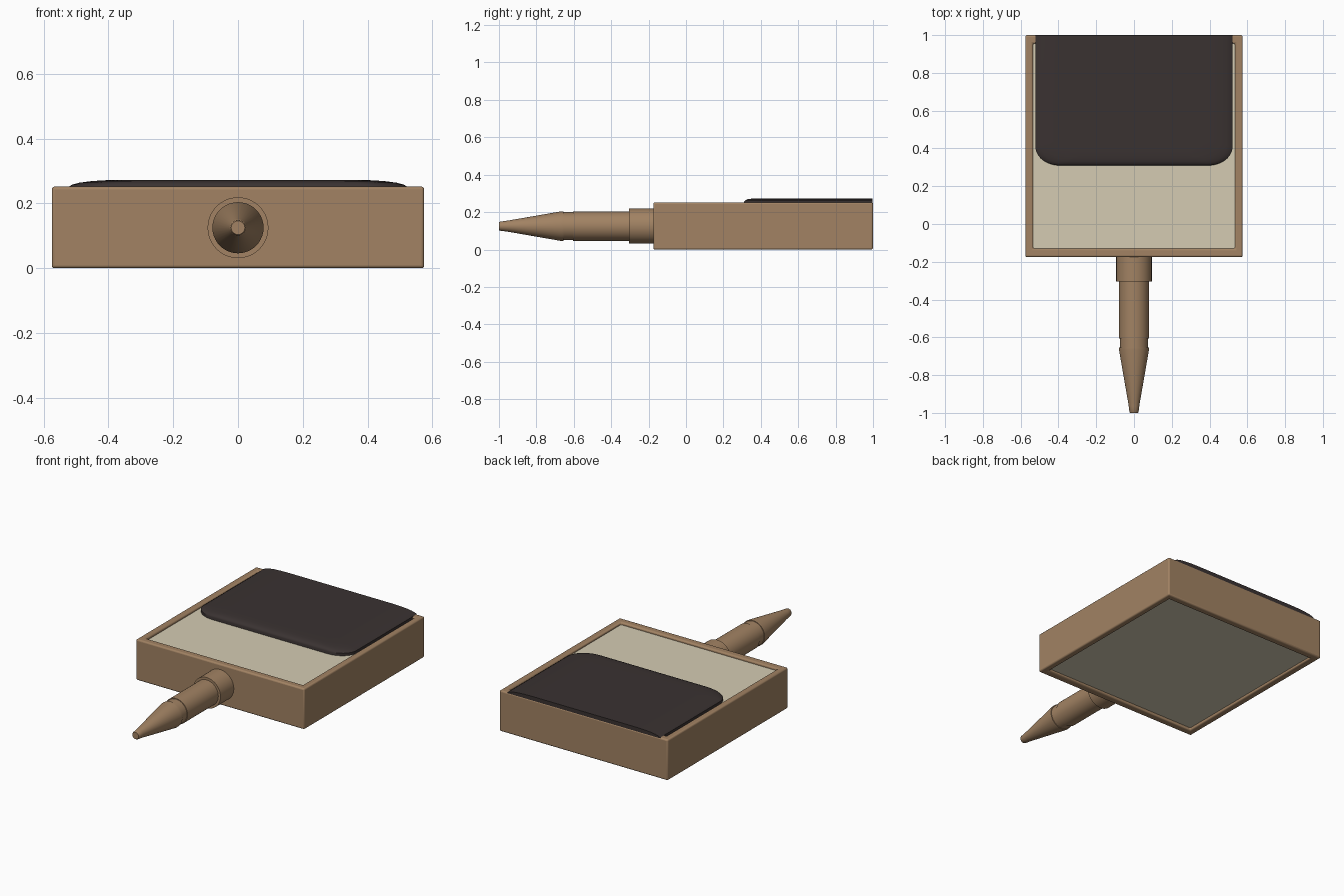
import bpy, bmesh, math

if "Cube" in bpy.data.objects:
    bpy.data.objects.remove(bpy.data.objects["Cube"])

def material(name, rgb):
    m = bpy.data.materials.new(name)
    m.diffuse_color = (*rgb, 1)
    m.use_nodes = True
    m.node_tree.nodes["Principled BSDF"].inputs["Base Color"].default_value = m.diffuse_color
    return m

WOOD = material("tan_wood", (0.36, 0.225, 0.125))
CREAM = material("cream_panel", (0.66, 0.60, 0.45))
DARK = material("dark_cushion", (0.042, 0.032, 0.031))

def loft(name, rings, mat, closed=False, bevel=0, angle=35):
    """Join equal-length vertex rings; cap the ends or close the loop."""
    bm = bmesh.new()
    vs = [[bm.verts.new(p) for p in r] for r in rings]
    n = len(rings[0])
    pairs = list(zip(vs, vs[1:])) + ([(vs[-1], vs[0])] if closed else [])
    for a, b in pairs:
        for i in range(n):
            j = (i + 1) % n
            bm.faces.new((a[i], a[j], b[j], b[i]))
    if not closed:
        bm.faces.new(vs[0])
        bm.faces.new(vs[-1])
    bmesh.ops.recalc_face_normals(bm, faces=bm.faces[:])
    me = bpy.data.meshes.new(name)
    bm.to_mesh(me)
    bm.free()
    ob = bpy.data.objects.new(name, me)
    bpy.context.collection.objects.link(ob)
    me.materials.append(mat)
    if bevel:
        mod = ob.modifiers.new("rounded_edges", 'BEVEL')
        mod.width, mod.segments = bevel, 3
    bpy.ops.object.select_all(action='DESELECT')
    ob.select_set(True)
    bpy.context.view_layer.objects.active = ob
    bpy.ops.object.shade_smooth_by_angle(angle=math.radians(angle))
    return ob

def rect(hw, y0, y1, z):
    return [(-hw, y0, z), (hw, y0, z), (hw, y1, z), (-hw, y1, z)]

def lathe(name, profile, zc=0.125, seg=40):
    """Revolve (y, radius) points around the handle axis."""
    rings = [[(r * math.cos(2 * math.pi * i / seg), y, zc + r * math.sin(2 * math.pi * i / seg))
              for i in range(seg)] for y, r in profile]
    return loft(name, rings, WOOD, angle=25)

# Hollow rectangular frame
outer, inner = (0.575, -0.175, 1.0), (0.535, -0.13, 0.955)
loft("frame", [rect(*outer, 0), rect(*outer, 0.252), rect(*inner, 0.252), rect(*inner, 0)],
     WOOD, closed=True, bevel=0.009)

# Panel set slightly inside the frame, top and bottom
loft("base_panel", [rect(0.536, -0.131, 0.956, 0.018), rect(0.536, -0.131, 0.956, 0.236)], CREAM)

# Domed cushion: square at the back, rounded front corners
HW, FRONT, BACK, RX, RY = 0.522, 0.31, 0.998, 0.13, 0.10
corner = [(HW - RX + RX * math.cos(a), FRONT + RY - RY * math.sin(a))
          for a in [math.pi / 2 * i / 10 for i in range(11)]]
outline = [(HW, BACK)] + corner + [(-x, y) for x, y in reversed(corner)] + [(-HW, BACK)]
rings = []
for z, dx, dy in [(0.23, 0, 0), (0.252, 0, 0), (0.258, 0.010, 0.002), (0.264, 0.032, 0.008),
                  (0.269, 0.070, 0.020), (0.272, 0.120, 0.040), (0.273, 0.180, 0.070)]:
    sx, sy = (HW - dx) / HW, (BACK - FRONT - dy) / (BACK - FRONT)
    rings.append([(x * sx, BACK - (BACK - y) * sy, z) for x, y in outline])
loft("cushion", rings, DARK)

# Handle: collar, grip with a groove, tapered end
lathe("handle_collar", [(-0.17, 0.094), (-0.305, 0.094)])
lathe("handle_grip", [(-0.29, 0.079), (-0.605, 0.079), (-0.605, 0.075), (-0.66, 0.075)])
lathe("handle_taper", [(-0.655, 0.079), (-0.668, 0.079), (-0.945, 0.031), (-0.965, 0.028),
                       (-0.995, 0.024), (-1.0, 0.021)])
